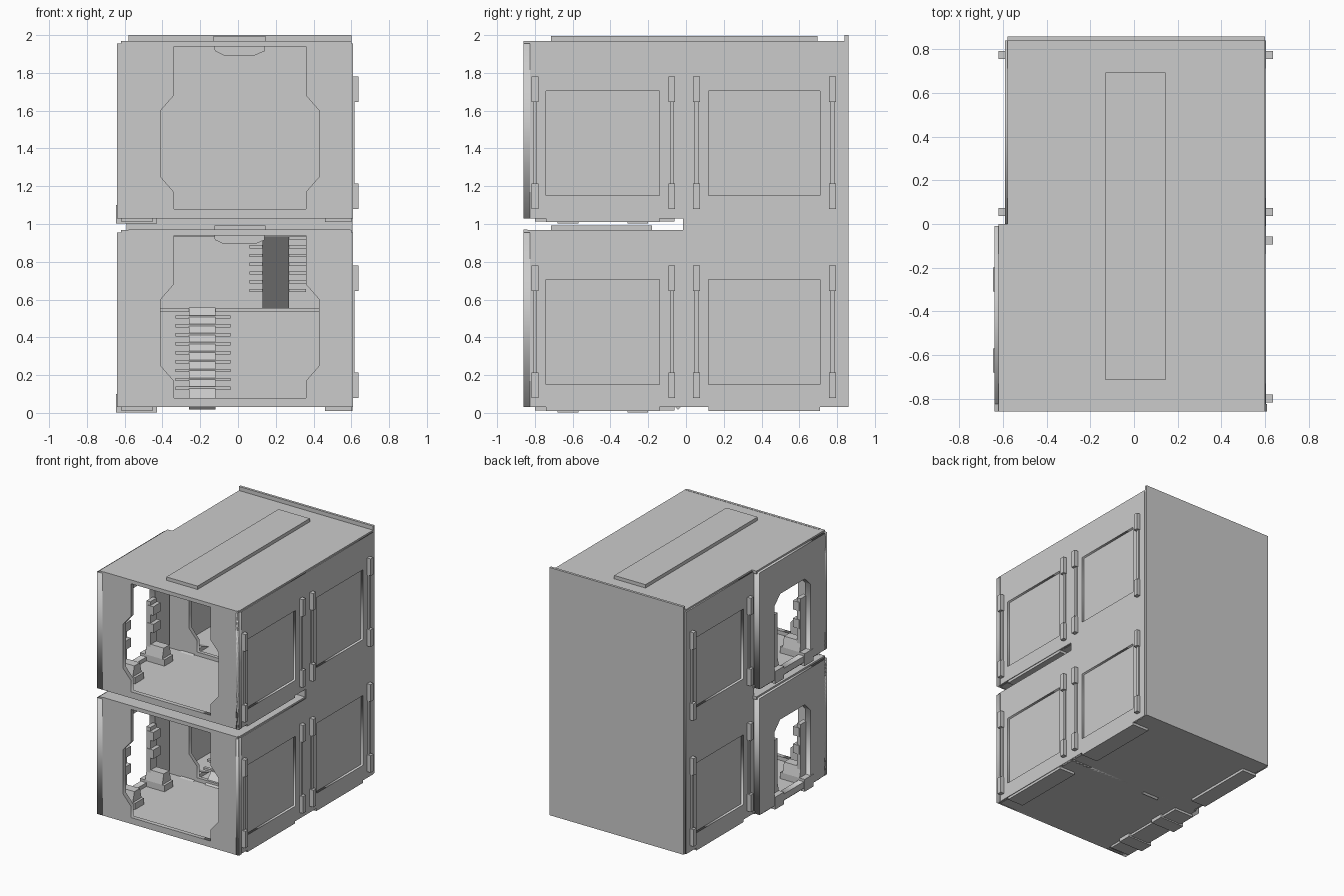
import bpy, math
from mathutils import Matrix, Vector

if "Cube" in bpy.data.objects:
    bpy.data.objects.remove(bpy.data.objects["Cube"])

def add_mesh(name, verts, faces):
    me = bpy.data.meshes.new(name)
    me.from_pydata(verts, [], faces)
    me.update()
    ob = bpy.data.objects.new(name, me)
    bpy.context.collection.objects.link(ob)
    return ob

def box(name, x, y, z):
    v = [(a, b, c) for a in x for b in y for c in z]
    f = [(0, 1, 3, 2), (4, 6, 7, 5), (0, 4, 5, 1), (2, 3, 7, 6), (0, 2, 6, 4), (1, 5, 7, 3)]
    return add_mesh(name, v, f)

def rect(a, b):
    return [(a[0], b[0]), (a[1], b[0]), (a[1], b[1]), (a[0], b[1])]

AXES = {  # columns: plate u, plate v, plate normal
    'x': Matrix(((0, 0, 1), (1, 0, 0), (0, 1, 0))),
    'y': Matrix(((1, 0, 0), (0, 0, -1), (0, 1, 0))),
    'z': Matrix.Identity(3),
}

def plate(name, axis, span, outline, holes=()):
    """Flat plate with cut-outs, normal to an axis, filling span along it."""
    cu = bpy.data.curves.new(name, 'CURVE')
    cu.dimensions, cu.fill_mode = '2D', 'BOTH'
    cu.extrude = (span[1] - span[0]) / 2
    for loop in [outline, *holes]:
        sp = cu.splines.new('POLY')
        sp.points.add(len(loop) - 1)
        for p, (u, v) in zip(sp.points, loop):
            p.co = (u, v, 0, 1)
        sp.use_cyclic_u = True
    tmp = bpy.data.objects.new(name + "_outline", cu)
    bpy.context.collection.objects.link(tmp)
    bpy.context.view_layer.update()
    me = bpy.data.meshes.new_from_object(tmp.evaluated_get(bpy.context.evaluated_depsgraph_get()))
    bpy.data.objects.remove(tmp)
    me.transform(AXES[axis].to_4x4())
    off = Vector()
    off['xyz'.index(axis)] = sum(span) / 2
    me.transform(Matrix.Translation(off))
    me.name = name
    ob = bpy.data.objects.new(name, me)
    bpy.context.collection.objects.link(ob)
    return ob

def prism_x(name, x, yz):
    n = len(yz)
    v = [(a, y, z) for a in x for y, z in yz]
    f = [tuple(range(n)), tuple(range(2 * n - 1, n - 1, -1))]
    f += [(i, i + n, (i + 1) % n + n, (i + 1) % n) for i in range(n)]
    return add_mesh(name, v, f)

def sx(side, a, b):
    return tuple(sorted((side * a, side * b)))

def clip(side, y, b):
    """Vertical hinge rod with an upper and a lower clasp."""
    x0 = 0.605 if side > 0 else 0.59
    box("clip_rod", sx(side, x0 - .01, x0 + .012), (y - .011, y + .011), (b + .10, b + .75))
    for z in (.08, .645):
        box("clip_clasp", sx(side, x0 - .01, x0 + .032), (y - .018, y + .018), (b + z, b + z + .135))

def window(b):
    pts = [(-.34, .94), (-.34, .68), (-.41, .60), (-.41, .25), (-.34, .17), (-.34, .08)]
    pts += [(.36, .08), (.36, .17), (.43, .25), (.43, .60), (.36, .68), (.36, .94)]
    return [(x, z + b) for x, z in pts]

FRONT_Y, BACK_Y = (-.74, -.14), (.12, .71)

# Two front rooms
for b in (0, 1):
    plate("front_wall", 'y', (-.86, -.825), rect((-.64, .61), (b + .03, b + .955)), [window(b)])
    plate("partition", 'y', (-.03, 0), rect((-.58, .58), (b + .03, b + .955)), [window(b)])
    door = [(-.65, b + .08), (-.2, b + .08), (-.2, b + .62), (-.27, b + .69),
            (-.58, b + .69), (-.65, b + .62)]
    plate("left_front_wall", 'x', (-.64, -.59), rect((-.86, -.01), (b + .03, b + .955)), [door])
    plate("right_front_frame", 'x', (.585, .605), rect((-.86, -.01), (b + .03, b + .955)),
          [rect(FRONT_Y, (b + .15, b + .705))])
    box("right_front_panel", (.56, .585), (-.83, -.01), (b + .05, b + .95))
    box("room_floor", (-.6, .6), (-.85, 0), (b + .03, b + .05))
    box("room_roof", (-.62, .6), (-.86, 0), (b + .945, b + .968))
    box("front_roof_trim", (-.58, .595), (-.86, -.84), (b + .955, b + .97))
    # skirt tabs under the room
    box("right_skirt", (.46, .60), FRONT_Y, (b + .01, b + .045))
    box("left_skirt", (-.62, -.45), (-.80, -.06), (b + .012, b + .035))
    # clasps on the open left doorway
    for y in (-.625, -.255):
        ys = (y - .055, y + .055)
        box("door_foot", (-.645, -.43), ys, (b + .002, b + .05))
        box("door_block", (-.645, -.43), ys, (b + .045, b + .10))
        prism_x("door_block_top", (-.60, -.45),
                [(ys[0], b + .1), (ys[1], b + .1), (ys[1] - .02, b + .18), (ys[0] + .02, b + .18)])
        box("door_hook", (-.60, -.565), (y - .04, y + .04), (b + .15, b + .52))
        for z in (.28, .42):
            box("door_hook_tooth", (-.59, -.535), (y - .045, y + .045), (b + z, b + z + .07))
    # small ramp behind the sill
    prism_x("sill_ramp", (-.48, -.36), [(-.05, b + .05), (.15, b + .05), (.06, b + .085)])
    # hanging catch under the ceiling
    pts = [(-.125, .925), (-.12, .915), (-.075, .893), (.09, .893), (.14, .915), (.14, .95), (-.125, .95)]
    plate("ceiling_catch", 'y', (-.74, -.62), [(x, z + b) for x, z in pts])
    for y in (-.80, -.075):
        clip(1, y, b)
box("lower_lid", (-.125, .145), (-.715, -.18), (.965, .992))
box("gap_back_wall", (-.59, .60), (-.015, .015), (.93, 1.06))

# Tall back compartment
holes = [rect(BACK_Y, (b + .15, b + .705)) for b in (0, 1)]
for side, xo in ((1, .605), (-1, .59)):
    plate("back_side_frame", 'x', sx(side, xo - .02, xo), rect((-.01, .84), (.03, 1.955)), holes)
    box("back_side_panel", sx(side, xo - .045, xo - .02), (-.01, .84), (.05, 1.95))
    box("back_skirt", sx(side, .46, xo), BACK_Y, (.01, .045))
    for b in (0, 1):
        for y in (.055, .775):
            clip(side, y, b)
box("back_plate", (-.58, .60), (.84, .86), (.03, 2.0))
box("back_floor", (-.58, .6), (0, .84), (.03, .05))
box("back_roof", (-.58, .6), (0, .84), (1.945, 1.968))
plate("back_upper_floor", 'z', (1.03, 1.05), rect((-.57, .58), (0, .84)), [rect((.05, .37), (.03, .3))])
box("mid_platform", (-.56, .57), (.45, .84), (.535, .555))
box("roof_lid", (-.13, .145), (-.715, .695), (1.965, 1.995))

# Ladders between the levels
def ladder(x, rung_x, start, end):
    (y0, z0), (y1, z1) = start, end
    d = Vector((y1 - y0, z1 - z0)).normalized() * .012
    n = (-d.y, d.x)
    prism_x("ladder_board", x, [(y0 - n[0], z0 - n[1]), (y1 - n[0], z1 - n[1]),
                                (y1 + n[0], z1 + n[1]), (y0 + n[0], z0 + n[1])])
    for i in range(9):
        t = .19 + i * .09
        y, z = y0 + (y1 - y0) * t, z0 + (z1 - z0) * t
        box("ladder_rung", rung_x, (y - .012, y + .012), (z - .004, z + .014))

ladder((-.26, -.12), (-.33, -.04), (-.05, .025), (.46, .55))
ladder((.13, .27), (.06, .36), (.55, .545), (.03, 1.06))
